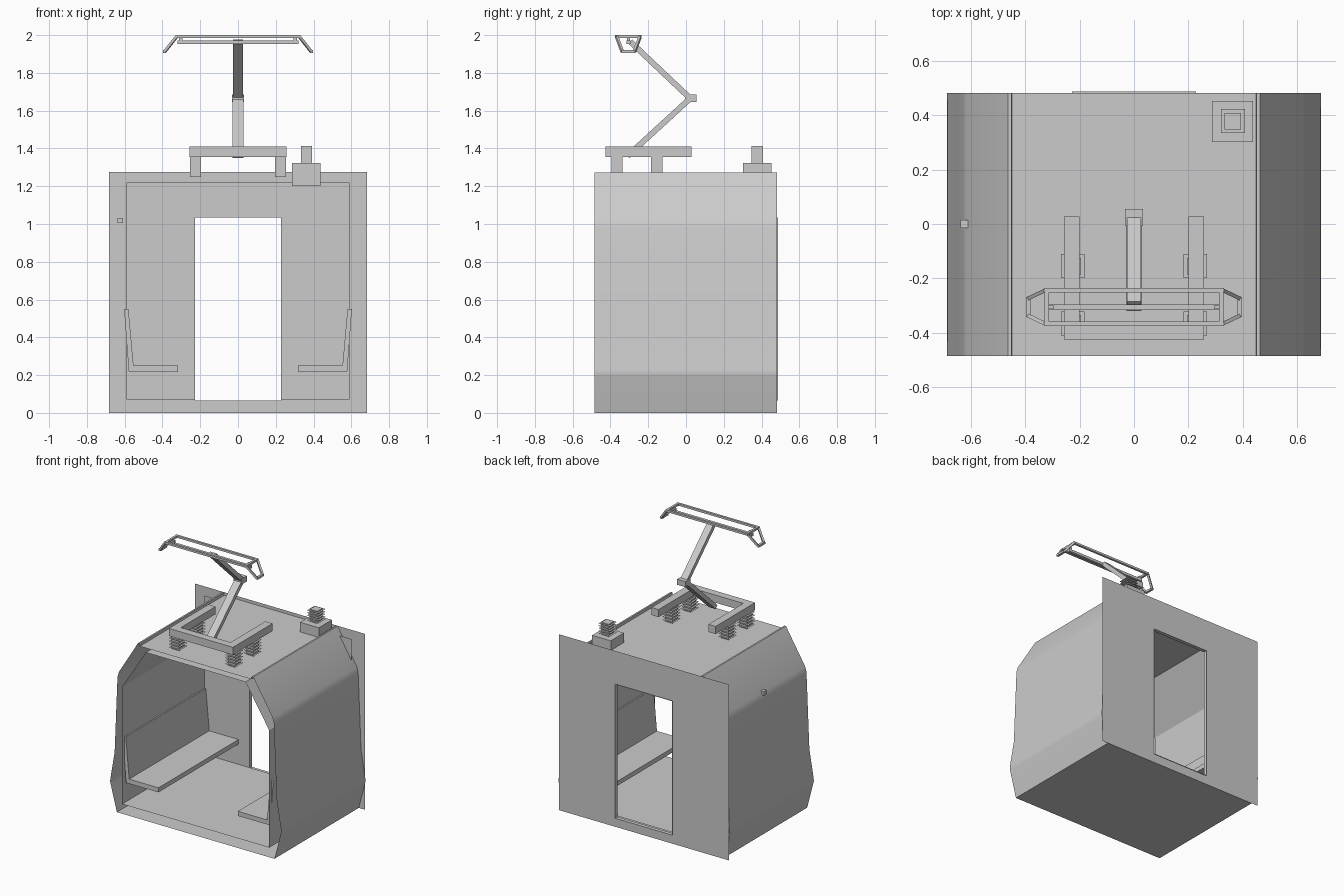
import bpy, bmesh, math
from mathutils import Vector

cube = bpy.data.objects.get("Cube")
if cube:
    bpy.data.objects.remove(cube)

grey = bpy.data.materials.new("plain_grey")
grey.use_nodes = True
GREY = (0.6, 0.6, 0.6, 1)
grey.diffuse_color = GREY
grey.node_tree.nodes["Principled BSDF"].inputs["Base Color"].default_value = GREY


def finish(name, bm, smooth=None):
    mesh = bpy.data.meshes.new(name)
    bmesh.ops.recalc_face_normals(bm, faces=bm.faces)
    bm.to_mesh(mesh)
    bm.free()
    mesh.materials.append(grey)
    if smooth:
        mesh.shade_smooth()
        mesh.set_sharp_from_angle(angle=math.radians(smooth))
    obj = bpy.data.objects.new(name, mesh)
    bpy.context.collection.objects.link(obj)
    return obj


def add_box(bm, x0, x1, y0, y1, z0, z1):
    made = bmesh.ops.create_cube(bm, size=1)["verts"]
    for v in made:
        v.co = Vector(((x0 + x1) / 2 + v.co.x * (x1 - x0),
                       (y0 + y1) / 2 + v.co.y * (y1 - y0),
                       (z0 + z1) / 2 + v.co.z * (z1 - z0)))


def box(name, *bounds):
    bm = bmesh.new()
    add_box(bm, *bounds)
    return finish(name, bm)


def add_beam(bm, a, b, width, thick):
    """Square bar from a to b, width along the horizontal across it."""
    a, b = Vector(a), Vector(b)
    d = (b - a).normalized()
    side = d.cross(Vector((0, 0, 1))).normalized() * width / 2
    up = side.cross(d).normalized() * thick / 2
    ends = [[bm.verts.new(p + side * i + up * j)
             for i, j in ((-1, -1), (1, -1), (1, 1), (-1, 1))] for p in (a, b)]
    bm.faces.new(ends[0])
    bm.faces.new(ends[1][::-1])
    for k in range(4):
        n = (k + 1) % 4
        bm.faces.new((ends[0][k], ends[0][n], ends[1][n], ends[1][k]))


def prism(name, profile, y0, y1, caps=False, smooth=None):
    """Extrude a closed x-z loop along y."""
    bm = bmesh.new()
    a, b = ([bm.verts.new((x, y, z)) for x, z in profile] for y in (y0, y1))
    for k in range(len(a)):
        n = (k + 1) % len(a)
        bm.faces.new((a[k], a[n], b[n], b[k]))
    if caps:
        bm.faces.new(a)
        bm.faces.new(b)
    return finish(name, bm, smooth)


def both_sides(half):
    return half + [(-x, z) for x, z in reversed(half)]


def wall_with_door(name, y, half, z0, z1):
    """Flat sheet with the doorway left open."""
    bm = bmesh.new()
    rects = [(-half, -DOOR, z0, z1), (DOOR, half, z0, z1), (-DOOR, DOOR, DOOR_TOP, z1)]
    if z0 < DOOR_SILL:
        rects.append((-DOOR, DOOR, z0, DOOR_SILL))
    for x0, x1, a, b in rects:
        bm.faces.new([bm.verts.new(p) for p in
                      ((x0, y, a), (x1, y, a), (x1, y, b), (x0, y, b))])
    return finish(name, bm)


DOOR, DOOR_SILL, DOOR_TOP = 0.228, 0.065, 1.035
FRONT, BACK, PANEL = -0.485, 0.481, 0.46

# Body: outer skin, inner lining, end wall and doorway
prism("outer_shell", both_sides([
    (0.632, 0), (0.683, 0.195), (0.686, 0.21), (0.684, 0.23), (0.65, 0.43),
    (0.627, 0.98), (0.616, 1.02), (0.462, 1.272), (0.45, 1.272), (0.448, 1.252)]),
    FRONT, BACK, smooth=35)
prism("inner_lining", both_sides([(0.59, 0.07), (0.59, 0.92), (0.40, 1.22)]),
      FRONT, PANEL)
wall_with_door("end_wall", BACK, 0.682, 0, 1.275)
wall_with_door("end_wall_panel", PANEL, 0.59, 0.07, 1.22)
prism("door_reveal", both_sides([(DOOR, DOOR_SILL), (DOOR, DOOR_TOP)]), PANEL, 0.487)
box("side_knob", -0.637, -0.609, -0.014, 0.014, 1.004, 1.032)

# Bench seats
for side, label in ((1, "left"), (-1, "right")):
    prism(label + "_bench", [(side * x, z) for x, z in (
        (0.318, 0.217), (0.578, 0.217), (0.603, 0.55), (0.58, 0.55),
        (0.553, 0.25), (0.318, 0.25))], -0.457, PANEL, caps=True)


# Ribbed insulators: square core with thin plates
def insulator(name, x, y, z0, z1, core=0.03, fin=0.044, count=5):
    bm = bmesh.new()
    add_box(bm, x - core, x + core, y - core, y + core, z0, z1)
    for k in range(count):
        z = z0 + (z1 - z0) * (k + 0.6) / count
        bm.faces.new([bm.verts.new((x + i * fin, y + j * fin, z))
                      for i, j in ((-1, -1), (1, -1), (1, 1), (-1, 1))])
    finish(name, bm)


for side, label in ((1, "left"), (-1, "right")):
    for y, place in ((-0.365, "front"), (-0.155, "rear")):
        insulator(f"{label}_{place}_insulator", side * 0.225, y, 1.25, 1.36)
box("roof_terminal_base", 0.287, 0.437, 0.302, 0.452, 1.2, 1.322)
insulator("roof_terminal", 0.363, 0.378, 1.32, 1.412)

# Collector base frame
bm = bmesh.new()
add_box(bm, -0.257, 0.257, -0.425, -0.37, 1.355, 1.41)
for side in (1, -1):
    add_box(bm, *sorted((side * 0.2, side * 0.257)), -0.37, 0.028, 1.355, 1.41)
finish("collector_frame", bm)

# Folding arm
bm = bmesh.new()
add_beam(bm, (0, -0.31, 1.36), (0, 0.015, 1.658), 0.056, 0.03)
finish("lower_arm", bm)
bm = bmesh.new()
add_beam(bm, (0, 0.015, 1.672), (0, -0.295, 1.965), 0.052, 0.03)
finish("upper_arm", bm)
box("arm_joint", -0.033, 0.033, -0.005, 0.055, 1.645, 1.685)

# Contact head with drooping horns
MID, HALF = -0.305, 0.062
bm = bmesh.new()
for s in (-1, 1):
    y = MID + s * HALF
    add_box(bm, -0.33, 0.33, y - 0.008, y + 0.008, 1.985, 2.0)
    add_box(bm, *sorted((s * 0.312, s * 0.328)), MID - HALF, MID + HALF, 1.985, 2.0)
    for t in (-1, 1):
        add_beam(bm, (s * 0.325, MID + t * HALF, 1.992),
                 (s * 0.388, MID + t * 0.032, 1.912), 0.014, 0.014)
    add_box(bm, *sorted((s * 0.38, s * 0.397)), MID - 0.036, MID + 0.036, 1.905, 1.92)
    add_box(bm, *sorted((s * 0.295, s * 0.312)), MID - 0.008, MID + 0.008, 1.955, 1.99)
add_box(bm, -0.32, 0.32, MID - 0.01, MID + 0.01, 1.953, 1.972)
finish("contact_head", bm)
